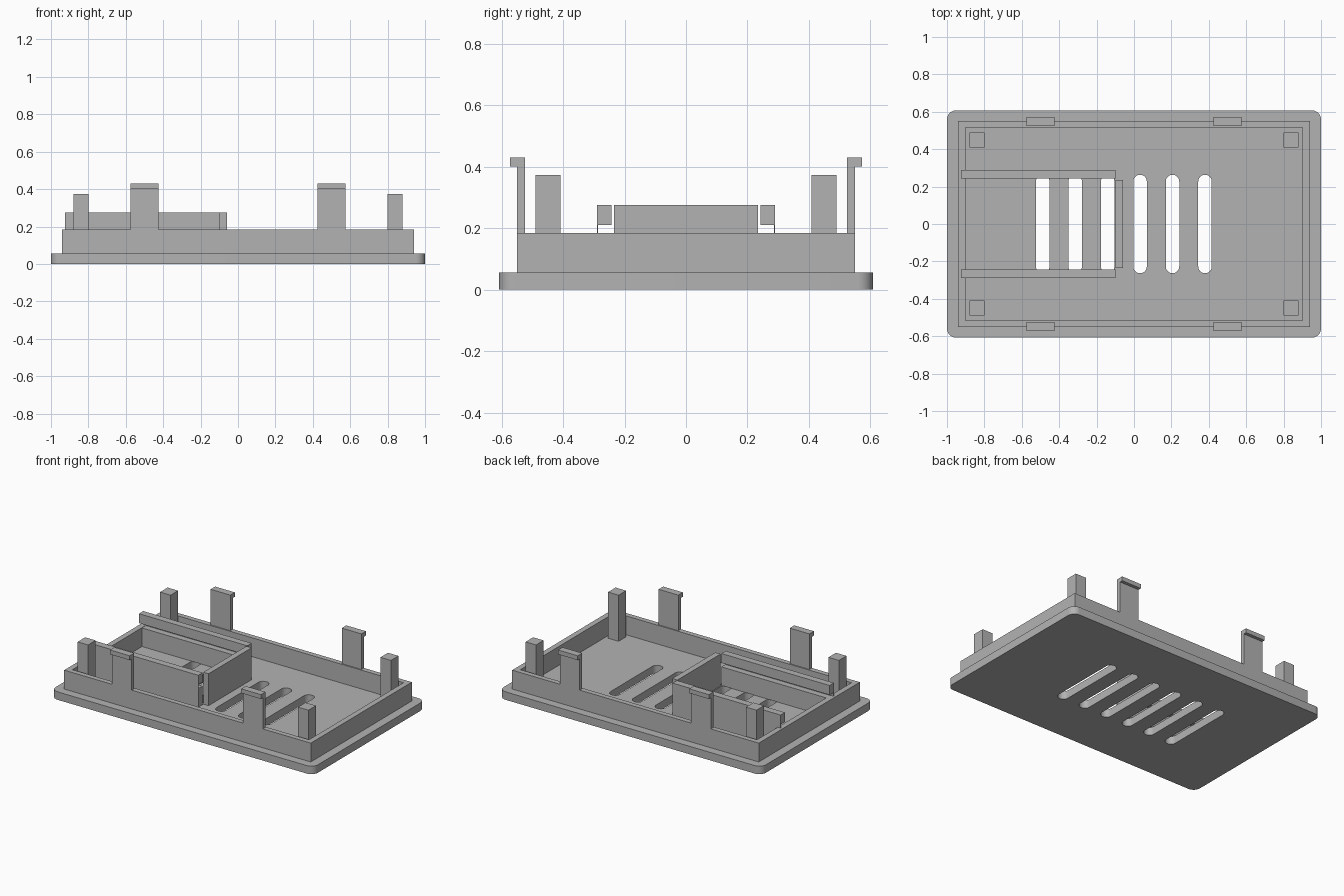
import bpy, bmesh
from math import cos, sin, pi

cube = bpy.data.objects.get("Cube")
if cube:
    bpy.data.objects.remove(cube, do_unlink=True)

grey = bpy.data.materials.new("plain_grey")
grey.use_nodes = True
COLOUR = (0.45, 0.45, 0.45, 1)
grey.diffuse_color = COLOUR
grey.node_tree.nodes["Principled BSDF"].inputs["Base Color"].default_value = COLOUR

FLOOR, RIM, RAIL_TOP = 0.055, 0.185, 0.275


def box(name, x, y, z):
    """Box between (low, high) pairs on each axis."""
    bm = bmesh.new()
    bmesh.ops.create_cube(bm, size=1)
    for v in bm.verts:
        v.co = [lo + (c + 0.5) * (hi - lo) for c, (lo, hi) in zip(v.co, (x, y, z))]
    mesh = bpy.data.meshes.new(name)
    bm.to_mesh(mesh)
    bm.free()
    mesh.materials.append(grey)
    ob = bpy.data.objects.new(name, mesh)
    bpy.context.collection.objects.link(ob)
    return ob


def rounded(cx, cy, hx, hy, r, steps=8):
    """Outline of a rounded rectangle; r = 0 gives square corners."""
    if r == 0:
        return [(cx + a * hx, cy + b * hy) for a, b in ((1, 1), (-1, 1), (-1, -1), (1, -1))]
    pts = []
    for q, (a, b) in enumerate(((1, 1), (-1, 1), (-1, -1), (1, -1))):
        for i in range(steps + 1):
            t = (q + i / steps) * pi / 2
            p = (cx + a * (hx - r) + r * cos(t), cy + b * (hy - r) + r * sin(t))
            pts.append(p)
    return pts


def slab(name, outlines, z0, z1):
    """Extruded plate: first outline is the edge, the others are holes."""
    curve = bpy.data.curves.new(name, "CURVE")
    curve.dimensions = "2D"
    curve.fill_mode = "BOTH"
    curve.extrude = (z1 - z0) / 2
    for pts in outlines:
        spline = curve.splines.new("POLY")
        spline.points.add(len(pts) - 1)
        for p, (x, y) in zip(spline.points, pts):
            p.co = (x, y, 0, 1)
        spline.use_cyclic_u = True
    curve.materials.append(grey)
    ob = bpy.data.objects.new(name, curve)
    bpy.context.collection.objects.link(ob)
    bpy.ops.object.select_all(action="DESELECT")
    ob.select_set(True)
    bpy.context.view_layer.objects.active = ob
    bpy.ops.object.convert(target="MESH")
    ob = bpy.context.view_layer.objects.active
    bm = bmesh.new()
    bm.from_mesh(ob.data)
    bmesh.ops.translate(bm, verts=bm.verts, vec=(0, 0, (z0 + z1) / 2))
    bmesh.ops.remove_doubles(bm, verts=bm.verts, dist=0.0005)
    bmesh.ops.recalc_face_normals(bm, faces=bm.faces)
    bm.to_mesh(ob.data)
    bm.free()
    bpy.ops.object.shade_smooth_by_angle(angle=pi / 6)
    return ob


# Base plate with six vent slots
slots = [rounded(-0.488 + 0.1735 * i, 0, 0.036, 0.263, 0.0355) for i in range(6)]
slab("base_plate", [rounded(0, 0, 1, 0.608, 0.05)] + slots, 0, FLOOR)

# Raised rim wall
slab("rim_wall", [rounded(0, 0, 0.94, 0.55, 0), rounded(0, 0, 0.902, 0.515, 0)], FLOOR, RIM)


def span(side, lo, hi):
    return tuple(sorted((side * lo, side * hi)))


for sy, depth in ((-1, "front"), (1, "back")):
    for sx, side in ((-1, "right"), (1, "left")):
        tag = f"{depth}_{side}"
        # Corner posts
        box(f"corner_post_{tag}", span(sx, 0.8, 0.88), span(sy, 0.408, 0.49), (FLOOR, 0.373))
        # Snap clips: upright tongue and outward hook
        cx = span(sx, 0.425, 0.575)
        box(f"clip_tongue_{tag}", cx, span(sy, 0.523, 0.55), (RIM, 0.43))
        box(f"clip_hook_{tag}", cx, span(sy, 0.523, 0.572), (0.4, 0.43))
    # Grooved slide rails: ledge, thin back web and upper lip
    rx = (-0.925, -0.1)
    box(f"rail_ledge_{depth}", (-0.902, -0.1), span(sy, 0.243, 0.29), (FLOOR, 0.183))
    box(f"rail_web_{depth}", rx, span(sy, 0.286, 0.29), (0.183, 0.21))
    box(f"rail_lip_{depth}", rx, span(sy, 0.243, 0.29), (0.21, RAIL_TOP))

# End stop across the rails
box("rail_end_stop", (-0.1, -0.06), (-0.235, 0.235), (FLOOR, RAIL_TOP))
